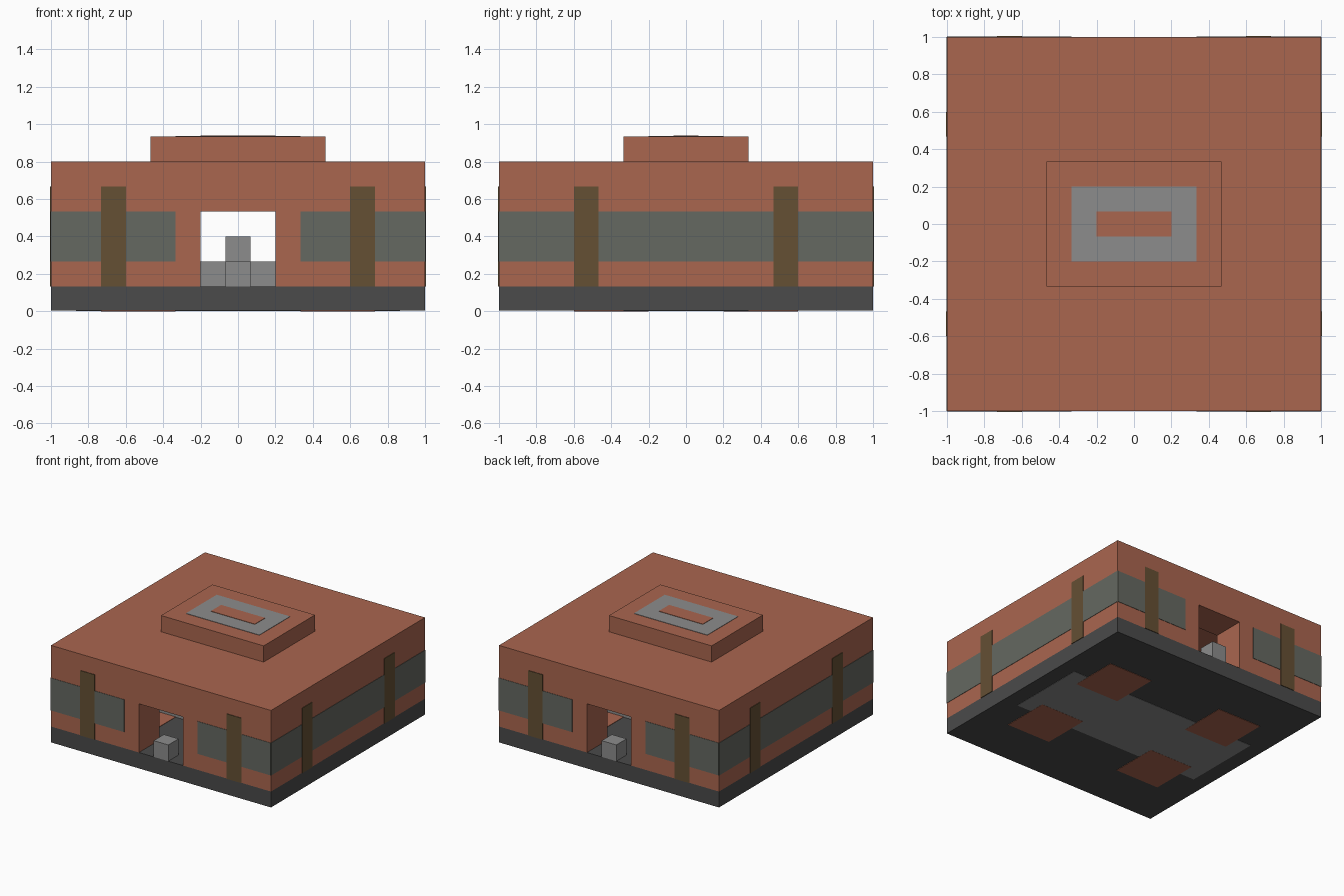
import bpy
import bmesh
from mathutils import Matrix, Vector

if "Cube" in bpy.data.objects:
    bpy.data.objects.remove(bpy.data.objects["Cube"], do_unlink=True)


def material(name, r, g, b):
    m = bpy.data.materials.new(name)
    m.use_nodes = True
    m.diffuse_color = (r, g, b, 1)
    m.node_tree.nodes["Principled BSDF"].inputs["Base Color"].default_value = (r, g, b, 1)
    return m


brick = material("brick_red", 0.402, 0.133, 0.078)
light_grey = material("light_grey", 0.262, 0.262, 0.262)
glass = material("window_grey", 0.13, 0.139, 0.119)
olive = material("olive_brown", 0.13, 0.08, 0.034)
dark = material("dark_grey", 0.069, 0.069, 0.069)

U = 1 / 15   # building module
T = 0.003    # plate thickness


def box(name, mat, x, y, z):
    """Box spanning the given (low, high) pair on each axis."""
    bm = bmesh.new()
    size = Vector((x[1] - x[0], y[1] - y[0], z[1] - z[0]))
    mid = Vector((sum(x), sum(y), sum(z))) / 2
    bmesh.ops.create_cube(bm, size=1, matrix=Matrix.Translation(mid) @ Matrix.Diagonal(size.to_4d()))
    me = bpy.data.meshes.new(name)
    bm.to_mesh(me)
    bm.free()
    me.materials.append(mat)
    ob = bpy.data.objects.new(name, me)
    bpy.context.collection.objects.link(ob)
    return ob


def cut(target, cutter):
    mod = target.modifiers.new("cut", "BOOLEAN")
    mod.operation = "DIFFERENCE"
    mod.solver = "EXACT"
    mod.object = cutter
    cutter.hide_render = True
    bpy.context.view_layer.update()
    deps = bpy.context.evaluated_depsgraph_get()
    mesh = bpy.data.meshes.new_from_object(target.evaluated_get(deps))
    target.modifiers.clear()
    target.data = mesh
    bpy.data.objects.remove(cutter, do_unlink=True)


def span(a, b, s=1):
    """Module range, mirrored when s is -1."""
    return tuple(sorted((a * U * s, b * U * s)))


# Base slab and hollow hall with a passage from front to back
box("base_slab", dark, (-1, 1), (-1, 1), (T, 2 * U))
hall = box("hall_walls", brick, (-1, 1), (-1, 1), (2 * U, 12 * U))
cut(hall, box("room_cutter", brick, span(-11, 11), span(-11, 11), span(1, 10)))
cut(hall, box("passage_cutter", brick, span(-3, 3), span(-16, 16), span(1, 8)))

# Raised roof block with its painted ring
box("roof_block", brick, span(-7, 7), span(-5, 5), span(12, 14))
box("roof_ring", light_grey, span(-5, 5), span(-3, 3), (14 * U, 14 * U + T))
box("roof_ring_centre", brick, span(-3, 3), span(-1, 1), (14 * U, 14 * U + 2 * T))

# Desk and pillar inside the room
box("desk", light_grey, span(-11, 11), span(-5, 5), span(2, 4))
box("centre_pillar", light_grey, span(-1, 1), span(-1, 1), span(4, 6))

# Underside panel
box("underside_panel", light_grey, span(-13, 13), span(-5, 5), (0.001, 2 * T))

for s, end in ((-1, "front"), (1, "back")):
    wall_y = tuple(sorted((s * (1 - T), s * (1 + T))))
    proud_y = tuple(sorted((s * (1 - T), s * (1 + 1.6 * T))))
    # Doorway block
    box(end + "_door_block", light_grey, span(-1, 1), span(13, 15, s), span(2, 4))
    for t, side in ((-1, "right"), (1, "left")):
        tag = end + "_" + side
        # Windows and pilasters on the doorway walls
        box(tag + "_window", glass, span(5, 15, t), wall_y, span(4, 8))
        box(tag + "_pilaster", olive, span(9, 11, t), proud_y, span(2, 10))
        # Red panels in the floor and underside
        box(tag + "_floor_panel", brick, span(5, 11, t), span(3, 9, s), (2 * U - T, 2 * U + T))
        box(tag + "_underside_patch", brick, span(5, 11, t), span(3, 9, s), (0, 2 * T))
        # Side wall pilasters
        proud_x = tuple(sorted((t * (1 - T), t * (1 + 1.6 * T))))
        box(tag + "_side_pilaster", olive, proud_x, span(7, 9, s), span(2, 10))

# Continuous window bands on the side walls
for t, side in ((-1, "right"), (1, "left")):
    wall_x = tuple(sorted((t * (1 - T), t * (1 + T))))
    box(side + "_window_band", glass, wall_x, (-1, 1), span(4, 8))
